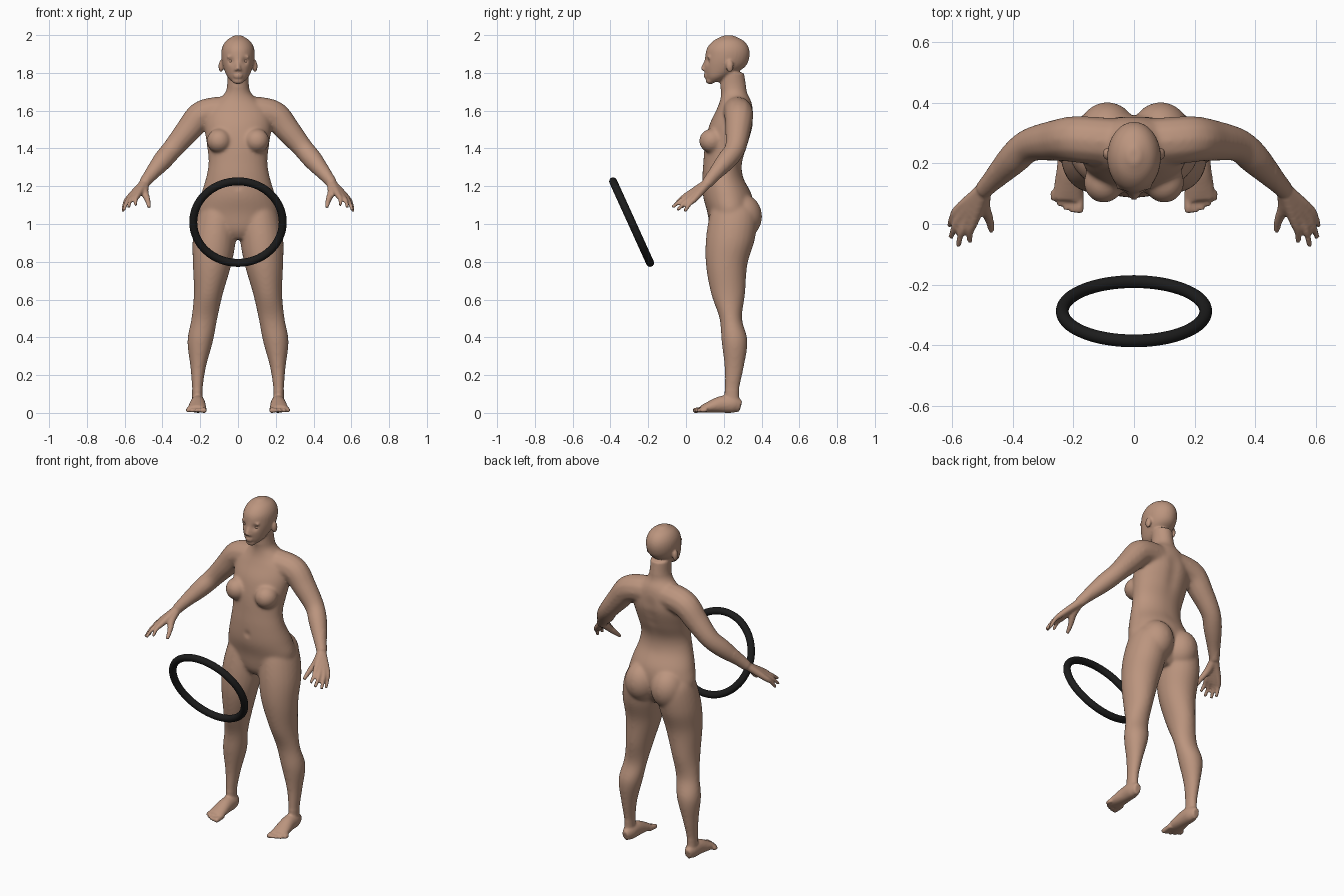
import bpy, bmesh, math
from mathutils import Vector, Matrix

default_cube = bpy.data.objects.get("Cube")
if default_cube:
    bpy.data.objects.remove(default_cube)


def material(name, color):
    mat = bpy.data.materials.new(name)
    mat.use_nodes = True
    mat.diffuse_color = color
    shader = next(n for n in mat.node_tree.nodes if n.type == 'BSDF_PRINCIPLED')
    shader.inputs["Base Color"].default_value = color
    return mat


skin = material("warm skin", (0.50, 0.30, 0.21, 1))
rubber = material("black rubber", (0.012, 0.012, 0.012, 1))
bm = bmesh.new()


def spline(points, steps=5):
    """Catmull-Rom interpolation of section rows."""
    pts = [Vector(p) for p in points]
    pts = [pts[0] * 2 - pts[1]] + pts + [pts[-1] * 2 - pts[-2]]
    out = []
    for a, b, c, d in zip(pts, pts[1:], pts[2:], pts[3:]):
        for i in range(steps):
            t = i / steps
            out.append((b * 2 + (c - a) * t + (a * 2 - b * 5 + c * 4 - d) * t ** 2
                        + (b * 3 - a - c * 3 + d) * t ** 3) * 0.5)
    return out + [pts[-2]]


def loft(rows, side=1, level=False, sides=24):
    """Closed skin over ellipses (x, y, z, rx, ry); level keeps them horizontal."""
    rows = spline(rows)
    centres = [Vector((r[0] * side, r[1], r[2])) for r in rows]
    rings = []
    for i, (row, centre) in enumerate(zip(rows, centres)):
        turn = Matrix.Identity(3)
        if not level:
            tangent = centres[min(i + 1, len(rows) - 1)] - centres[max(i - 1, 0)]
            turn = tangent.to_track_quat('Z', 'Y').to_matrix()
        ring = []
        for k in range(sides):
            a = math.tau * k / sides
            offset = Vector((row[3] * math.cos(a), row[4] * math.sin(a), 0))
            ring.append(bm.verts.new(centre + turn @ offset))
        rings.append(ring)
    faces = [bm.faces.new(rings[0]), bm.faces.new(rings[-1])]
    for low, high in zip(rings, rings[1:]):
        for k in range(sides):
            n = (k + 1) % sides
            faces.append(bm.faces.new((low[k], low[n], high[n], high[k])))
    bmesh.ops.recalc_face_normals(bm, faces=faces)


def tube(rows, side):
    """Round tube from (x, y, z, r) rows."""
    loft([(*r, r[-1]) for r in rows], side, sides=12)


def ellipsoid(centre, radii, target=None):
    bmesh.ops.create_uvsphere(target or bm, u_segments=24, v_segments=16, radius=1,
                              matrix=Matrix.LocRotScale(Vector(centre), None, Vector(radii)))


# Torso and neck
loft([(0, y, z, rx, ry) for y, z, rx, ry in (
    (.23, .92, .06, .07), (.23, .97, .16, .1), (.235, 1.06, .212, .122),
    (.22, 1.15, .197, .13), (.195, 1.25, .168, .108), (.195, 1.33, .156, .103),
    (.215, 1.42, .165, .115), (.24, 1.52, .178, .118), (.257, 1.6, .165, .098),
    (.262, 1.65, .115, .083), (.255, 1.69, .072, .07), (.25, 1.73, .058, .068),
    (.245, 1.8, .056, .062))], level=True, sides=32)

# Head
loft([(0, y, z, rx, ry) for y, z, rx, ry in (
    (.145, 1.752, .03, .03), (.168, 1.78, .057, .063), (.203, 1.83, .078, .107),
    (.218, 1.88, .088, .117), (.222, 1.93, .085, .111), (.225, 1.97, .063, .08),
    (.225, 1.998, .02, .025))], level=True, sides=32)

# Nose, lips and chin
tube([(0, .113, 1.875, .008), (0, .098, 1.845, .01), (0, .09, 1.818, .014)], 1)
for z in (1.791, 1.778):
    ellipsoid((0, .106, z), (.024, .012, .007))
ellipsoid((0, .128, 1.757), (.03, .024, .017))

for s in (1, -1):
    # Ear, nostril and brow
    ellipsoid((s * .09, .232, 1.835), (.013, .02, .032))
    ellipsoid((s * .011, .096, 1.816), (.009, .012, .008))
    ellipsoid((s * .034, .122, 1.884), (.028, .012, .008))
    # Chest and buttock
    ellipsoid((s * .1, .137, 1.44), (.066, .068, .065))
    ellipsoid((s * .088, .295, 1.04), (.1, .108, .12))
    # Leg
    loft([(.215, .245, .03, .03, .04), (.215, .243, .12, .028, .039),
          (.211, .255, .24, .041, .051), (.2, .257, .38, .068, .069),
          (.178, .237, .5, .069, .06), (.157, .223, .63, .077, .09),
          (.137, .215, .785, .102, .11), (.125, .235, .92, .115, .13),
          (.11, .25, 1.05, .105, .125), (.1, .24, 1.12, .08, .09)], s, level=True)
    # Foot and toes
    loft([(.215, .29, .035, .02, .03), (.213, .25, .045, .037, .045),
          (.213, .19, .045, .041, .045), (.216, .13, .032, .047, .032),
          (.22, .08, .02, .05, .018)], s)
    for i in range(5):
        r = .015 if i == 0 else .011
        x = .18 + .0215 * i
        tip = .036 + .0025 * i * i
        tube([(x, .11, .018, r), (x, tip + .02, .014, r), (x, tip, .012, r * .8)], s)
    # Arm
    tube([(.05, .27, 1.595, .08), (.13, .275, 1.592, .08), (.2, .28, 1.57, .077),
          (.265, .275, 1.495, .068), (.345, .26, 1.4, .056), (.4, .213, 1.335, .053),
          (.46, .15, 1.262, .038), (.497, .112, 1.215, .03)], s)
    # Fingers running through the palm from the wrist
    wrist = (.493, .118, 1.22, .024)
    for knuckle, tip in (((.529, .01, 1.155), (.542, -.06, 1.1)),
                         ((.549, .018, 1.148), (.58, -.072, 1.088)),
                         ((.566, .032, 1.142), (.605, -.045, 1.073)),
                         ((.578, .05, 1.137), (.61, -.008, 1.066))):
        bend = Vector(knuckle).lerp(Vector(tip), .5) + Vector((.005, 0, .006))
        tube([wrist, (*knuckle, .017), (*bend, .012), (*tip, .009)], s)
    tube([wrist, (.495, .06, 1.17, .021), (.478, .015, 1.125, .015),
          (.47, -.025, 1.088, .01)], s)

# Fuse the parts into one skin
mesh = bpy.data.meshes.new("fused_parts")
bm.to_mesh(mesh)
bm.free()
parts = bpy.data.objects.new("fused_parts", mesh)
bpy.context.collection.objects.link(parts)
remesh = parts.modifiers.new("fuse", 'REMESH')
remesh.mode = 'VOXEL'
remesh.voxel_size = .0068
depsgraph = bpy.context.evaluated_depsgraph_get()
body_mesh = bpy.data.meshes.new_from_object(parts.evaluated_get(depsgraph))
bpy.data.objects.remove(parts)
body = bpy.data.objects.new("body", body_mesh)
bpy.context.collection.objects.link(body)
body_mesh.materials.clear()
body_mesh.materials.append(skin)

# Hollows: eye sockets, navel and spine groove (centre, radius, push along y)
hollows = [((s * .036, .112, 1.862), .016, .012) for s in (1, -1)]
hollows += [((0, .088, 1.2), .014, .014)]
hollows += [((0, .35, 1.25 + .06 * i), .035, -.009) for i in range(6)]
for v in body_mesh.vertices:
    push = sum(depth * math.exp(-((v.co - Vector(c)).length / radius) ** 2)
               for c, radius, depth in hollows)
    v.co.y += push

# Smooth the trunk and limbs broadly, the head, hands and feet lightly
trunk = body.vertex_groups.new(name="trunk")
trunk.add([v.index for v in body_mesh.vertices
           if .12 < v.co.z < 1.72 and abs(v.co.x) < .47 and v.co.y > .05], 1, 'REPLACE')
broad = body.modifiers.new("broad_smooth", 'SMOOTH')
broad.vertex_group = trunk.name
broad.iterations = 22
light = body.modifiers.new("light_smooth", 'SMOOTH')
light.iterations = 3
body_mesh.shade_smooth()

# Eyeballs
for s, name in ((1, "left_eye"), (-1, "right_eye")):
    eye_bm = bmesh.new()
    ellipsoid((s * .036, .134, 1.862), (.017, .016, .012), eye_bm)
    eye_mesh = bpy.data.meshes.new(name)
    eye_bm.to_mesh(eye_mesh)
    eye_bm.free()
    eye_mesh.materials.append(skin)
    eye_mesh.shade_smooth()
    bpy.context.collection.objects.link(bpy.data.objects.new(name, eye_mesh))

# Tilted ring in front of the body
bpy.ops.mesh.primitive_torus_add(location=(0, -.288, 1.01), rotation=(math.radians(114.4), 0, 0),
                                 major_radius=.237, minor_radius=.021,
                                 major_segments=64, minor_segments=16)
ring = bpy.context.object
ring.name = "tilted_ring"
ring.data.materials.append(rubber)
ring.data.shade_smooth()
